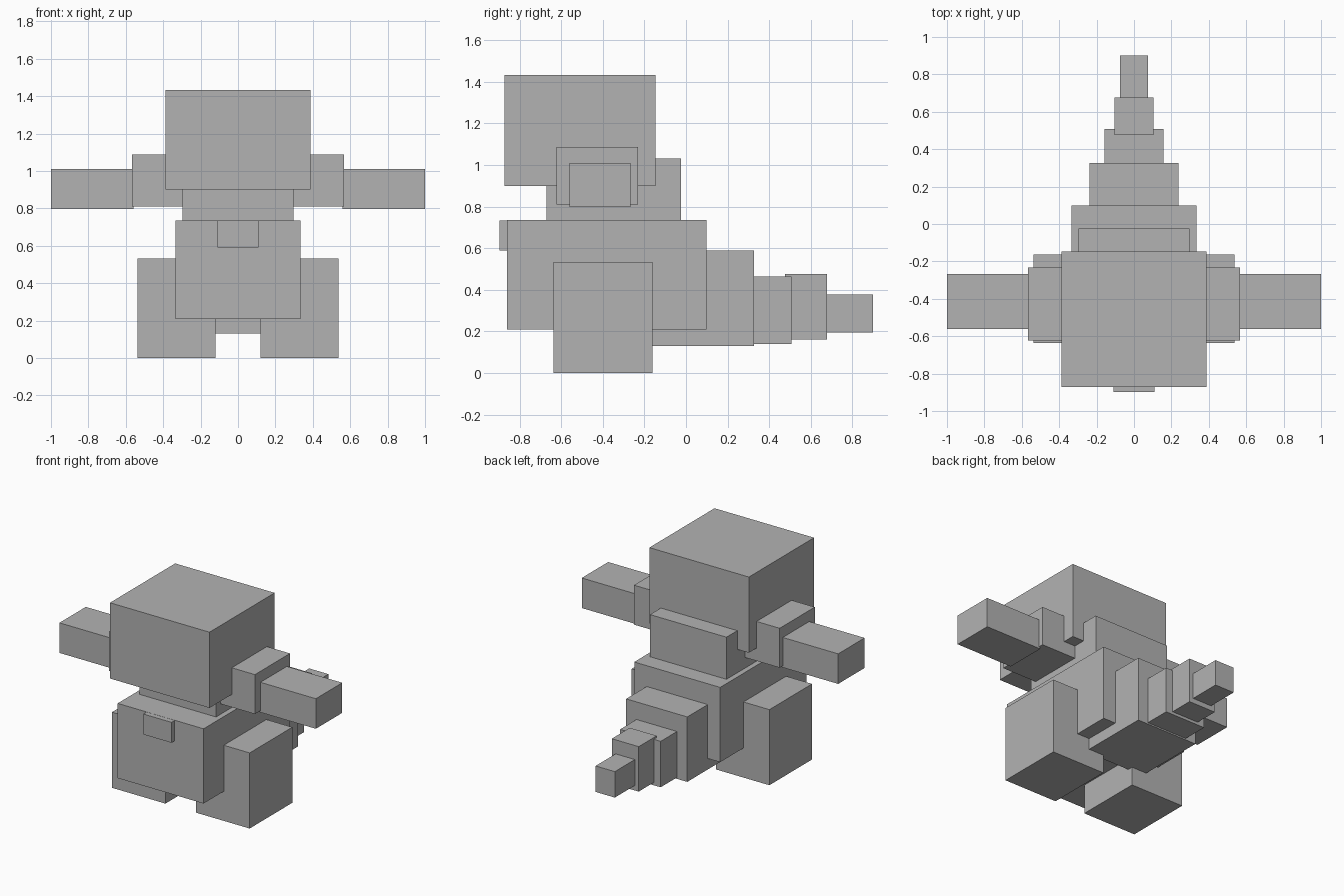
import bpy

if "Cube" in bpy.data.objects:
    bpy.data.objects.remove(bpy.data.objects["Cube"])

grey = bpy.data.materials.new("plain grey")
grey.diffuse_color = (0.45, 0.45, 0.45, 1)
grey.use_nodes = True
grey.node_tree.nodes["Principled BSDF"].inputs["Base Color"].default_value = grey.diffuse_color


def block(name, x, y, z):
    """Box spanning the given (low, high) ranges."""
    bpy.ops.mesh.primitive_cube_add(size=1)
    ob = bpy.context.object
    ob.name = name
    for v in ob.data.vertices:
        v.co = [lo + (c + 0.5) * (hi - lo) for c, (lo, hi) in zip(v.co, (x, y, z))]
    ob.data.materials.append(grey)
    return ob


def centred(name, half_width, y, z):
    return block(name, (-half_width, half_width), y, z)


def pair(name, x, y, z):
    """Matching boxes on the right and left sides."""
    block("right_" + name, x, y, z)
    block("left_" + name, (-x[1], -x[0]), y, z)


# Head and trunk
centred("head", 0.388, (-0.872, -0.146), (0.90, 1.434))
centred("chest", 0.298, (-0.67, -0.025), (0.70, 1.032))
centred("body", 0.335, (-0.862, 0.098), (0.208, 0.735))
centred("front_tab", 0.11, (-0.898, -0.74), (0.59, 0.734))

# Limbs
pair("upper_arm", (0.25, 0.568), (-0.623, -0.232), (0.81, 1.088))
pair("forearm", (0.558, 1.0), (-0.561, -0.267), (0.798, 1.01))
pair("leg", (0.12, 0.537), (-0.637, -0.162), (0.0, 0.533))

# Tail, tapering toward the back
tail = [
    (0.238, (-0.20, 0.326), (0.13, 0.588)),
    (0.158, (0.27, 0.508), (0.14, 0.464)),
    (0.105, (0.476, 0.677), (0.16, 0.477)),
    (0.075, (0.62, 0.90), (0.195, 0.378)),
]
for i, (half_width, y, z) in enumerate(tail, 1):
    centred(f"tail_segment_{i}", half_width, y, z)
